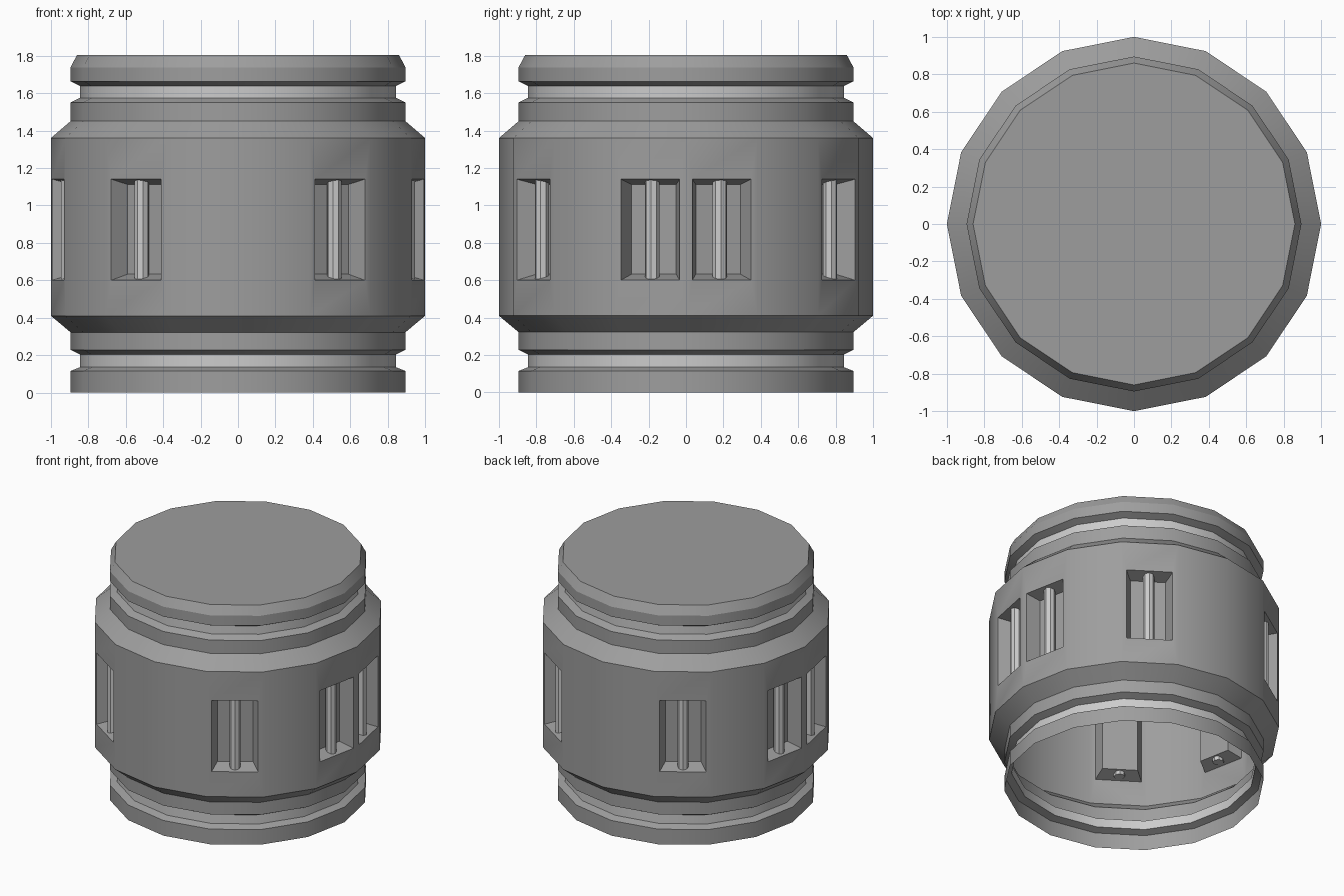
import bpy, bmesh, math
from mathutils import Vector

if "Cube" in bpy.data.objects:
    bpy.data.objects.remove(bpy.data.objects["Cube"])

SIDES = 16
STEP = 2 * math.pi / SIDES
# facets carrying a recessed window: pairs beside +x / -x plus one each side
WINDOWS = {0, 2, 5, 7, 8, 10, 13, 15}
APOTHEM = math.cos(STEP / 2)

# (radius, z) outline of the shell, bottom to top
PROFILE = [(.895, 0), (.895, .115), (.845, .135), (.845, .203), (.895, .228),
           (.895, .322), (1, .41), (1, 1.36), (.895, 1.45), (.895, 1.55),
           (.845, 1.575), (.845, 1.638), (.895, 1.663), (.895, 1.738), (.86, 1.804)]
WINDOW_LEVEL = 6
GROOVE_LEVELS = {2, 10}


def grey(name, v):
    mat = bpy.data.materials.new(name)
    mat.diffuse_color = (v, v, v, 1)
    mat.use_nodes = True
    mat.node_tree.nodes["Principled BSDF"].inputs["Base Color"].default_value = mat.diffuse_color
    return mat


dark = grey("dark_grey", .34)
light = grey("light_grey", .95)


def finish(bm, name, *mats):
    mesh = bpy.data.meshes.new(name)
    bm.to_mesh(mesh)
    bm.free()
    for m in mats:
        mesh.materials.append(m)
    obj = bpy.data.objects.new(name, mesh)
    bpy.context.collection.objects.link(obj)
    bpy.ops.object.select_all(action='DESELECT')
    obj.select_set(True)
    bpy.context.view_layer.objects.active = obj
    bpy.ops.object.shade_smooth_by_angle(angle=math.radians(27))
    return obj


def facet_point(i, depth, side, z):
    """Point on facet i, pushed inward by depth and sideways by side."""
    a = (i + .5) * STEP
    out = Vector((math.cos(a), math.sin(a), 0))
    tangent = Vector((-math.sin(a), math.cos(a), 0))
    return out * (APOTHEM - depth) + tangent * side + Vector((0, 0, z))


def facet_rect(bm, i, depth, half, z0, z1):
    return [bm.verts.new(facet_point(i, depth, s, z))
            for s, z in ((-half, z0), (half, z0), (half, z1), (-half, z1))]


def bridge(bm, a, b):
    for k in range(4):
        n = (k + 1) % 4
        bm.faces.new((a[k], a[n], b[n], b[k]))


# Shell: thin open-bottomed drum with tapered window recesses, light groove bands
bm = bmesh.new()
rings = [[bm.verts.new((r * math.cos(i * STEP), r * math.sin(i * STEP), z))
          for i in range(SIDES)] for r, z in PROFILE]
for level, (lo, hi) in enumerate(zip(rings, rings[1:])):
    for i in range(SIDES):
        j = (i + 1) % SIDES
        quad = [lo[i], lo[j], hi[j], hi[i]]
        if level == WINDOW_LEVEL and i in WINDOWS:
            rim = facet_rect(bm, i, 0, .16, .6, 1.14)
            back = facet_rect(bm, i, .1, .122, .632, 1.112)
            bridge(bm, quad, rim)
            bridge(bm, rim, back)
            bm.faces.new(back)
        else:
            face = bm.faces.new(quad)
            face.material_index = int(level in GROOVE_LEVELS)
bm.faces.new(rings[-1])
finish(bm, "drum_shell", dark, light)

# Upright round bars standing in the windows
for n, i in enumerate(sorted(WINDOWS)):
    bm = bmesh.new()
    bmesh.ops.create_cone(bm, cap_ends=True, segments=8, radius1=.039,
                          radius2=.039, depth=.54)
    bar = finish(bm, f"window_bar_{n + 1}", light)
    bar.location = facet_point(i, .055, 0, .87)
    bar.rotation_euler.z = (i + .5) * STEP
